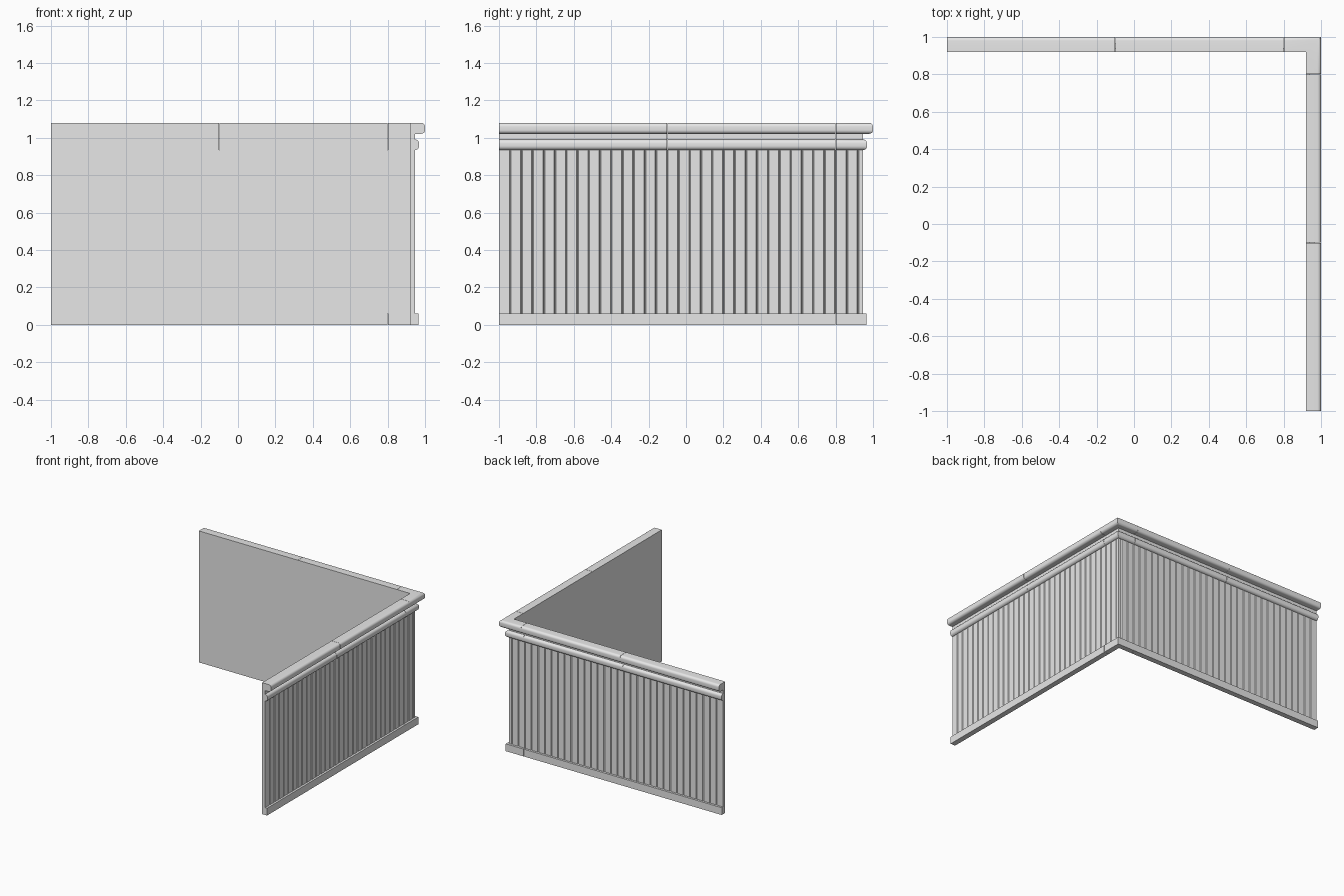
import bpy
import bmesh
import math

cube = bpy.data.objects.get("Cube")
if cube:
    bpy.data.objects.remove(cube, do_unlink=True)

INNER = 0.92          # inner plane of both walls
END = -1.0            # free end of both walls
MIDDLE, CORNER = -0.1, 0.8   # seams along each wall
SEAM = 0.001

grey = bpy.data.materials.new("light_grey")
grey.use_nodes = True
grey.diffuse_color = (0.8, 0.8, 0.8, 1)
grey.node_tree.nodes["Principled BSDF"].inputs["Base Color"].default_value = (0.8, 0.8, 0.8, 1)


def station(arm, along, profile):
    """Place a (depth, height) profile on the side wall, back wall or corner mitre."""
    if arm == "side":
        return [(INNER + d, along, z) for d, z in profile]
    if arm == "back":
        return [(along, INNER + d, z) for d, z in profile]
    return [(INNER + d, INNER + d, z) for d, z in profile]


def loft(name, rings, smooth=False):
    bm = bmesh.new()
    loops = [[bm.verts.new(p) for p in ring] for ring in rings]
    n = len(loops[0])
    for a, b in zip(loops, loops[1:]):
        for i in range(n):
            j = (i + 1) % n
            bm.faces.new((a[i], a[j], b[j], b[i]))
    bm.faces.new(loops[0])
    bm.faces.new(loops[-1])
    bmesh.ops.recalc_face_normals(bm, faces=bm.faces)
    mesh = bpy.data.meshes.new(name)
    bm.to_mesh(mesh)
    bm.free()
    mesh.materials.append(grey)
    obj = bpy.data.objects.new(name, mesh)
    bpy.context.collection.objects.link(obj)
    if smooth:
        bpy.ops.object.select_all(action="DESELECT")
        obj.select_set(True)
        bpy.context.view_layer.objects.active = obj
        bpy.ops.object.shade_smooth_by_angle(angle=math.radians(35))
    return obj


def box_profile(depth, low, high):
    return [(0, low), (depth, low), (depth, high), (0, high)]


def round_profile(depth, low, high, radius, steps=6):
    """Rectangle with its two outer edges rounded."""
    points = [(0, low)]
    for centre_z, start in ((low + radius, -90), (high - radius, 0)):
        for k in range(steps + 1):
            a = math.radians(start + 90 * k / steps)
            points.append((depth - radius + radius * math.cos(a),
                           centre_z + radius * math.sin(a)))
    return points + [(0, high)]


def moulding(name, profile, seams, smooth=False):
    """Straight lengths on both walls joined by a mitred corner piece."""
    for arm in ("side", "back"):
        for i, (a, b) in enumerate(zip(seams, seams[1:])):
            start = a if i == 0 else a + SEAM
            loft(f"{name}_{arm}_{i + 1}",
                 [station(arm, t, profile) for t in (start, b - SEAM)], smooth)
    loft(f"{name}_corner", [station("side", CORNER + SEAM, profile),
                            station("mitre", 0, profile),
                            station("back", CORNER + SEAM, profile)], smooth)


# Grooved board panel running round the corner
FACE, DEEP, HALF = 0.027, 0.020, 0.005
cuts = [(END, FACE)]
for k in range(32):
    y = END + 0.06 * (k + 1)
    cuts += [(y - HALF, FACE), (y, DEEP), (y + HALF, FACE)]


def boards(depth):
    return box_profile(depth, 0.06, 0.935)


rings = [station("side", t, boards(d)) for t, d in cuts]
rings.append(station("mitre", 0, boards(FACE)))
rings += [station("back", t, boards(d)) for t, d in reversed(cuts)]
loft("board_panel", rings)

# Skirting, rails and the plain strip between the rails
seams = (END, MIDDLE, CORNER)
moulding("skirting", box_profile(0.044, 0, 0.06), (END, CORNER))
moulding("lower_rail", round_profile(0.048, 0.935, 0.992, 0.022), seams, True)
moulding("frieze_strip", box_profile(FACE, 0.992, 1.022), seams)
moulding("top_rail", round_profile(0.08, 1.022, 1.08, 0.02), seams, True)
